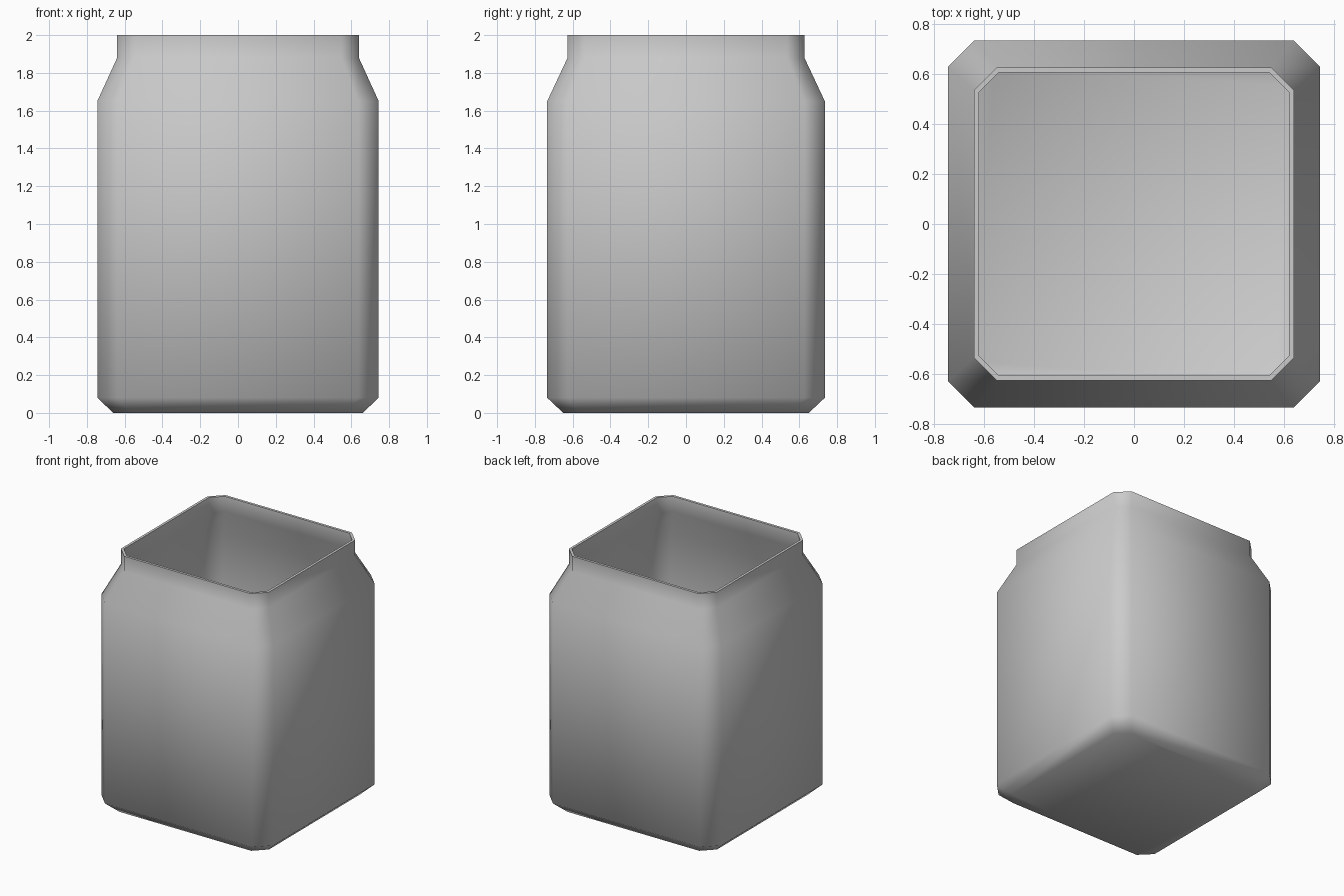
import bpy
import bmesh
import math

cube = bpy.data.objects.get("Cube")
if cube:
    bpy.data.objects.remove(cube, do_unlink=True)

WALL = 0.02

# Outer profile from base to rim: height, half width, half depth, corner cut
OUTER = [
    (0.00, 0.66, 0.65, 0.09),
    (0.08, 0.745, 0.735, 0.107),
    (1.65, 0.745, 0.735, 0.107),
    (1.88, 0.64, 0.627, 0.092),
    (2.00, 0.64, 0.627, 0.092),
]


def octagon(bm, z, hx, hy, cut):
    """Ring of a rectangle with cut corners, counter-clockwise."""
    points = [(hx, -hy + cut), (hx, hy - cut), (hx - cut, hy), (-hx + cut, hy),
              (-hx, hy - cut), (-hx, -hy + cut), (-hx + cut, -hy), (hx - cut, -hy)]
    return [bm.verts.new((x, y, z)) for x, y in points]


def inside(ring):
    """Inner wall ring that matches an outer ring."""
    z, hx, hy, cut = ring
    return (z + WALL if z == 0 else z, hx - WALL, hy - WALL, cut - WALL * 0.59)


# One continuous skin: up the outside, over the rim and down the inside
profile = OUTER + [inside(ring) for ring in reversed(OUTER)]
bm = bmesh.new()
rings = [octagon(bm, *ring) for ring in profile]
for low, high in zip(rings, rings[1:]):
    for i in range(len(low)):
        j = (i + 1) % len(low)
        bm.faces.new((low[i], low[j], high[j], high[i]))

# Underside and inner floor
bm.faces.new(list(reversed(rings[0])))
bm.faces.new(rings[-1])

mesh = bpy.data.meshes.new("jar_body")
bm.to_mesh(mesh)
bm.free()
jar = bpy.data.objects.new("jar_body", mesh)
bpy.context.scene.collection.objects.link(jar)

# Plain grey surface
grey = bpy.data.materials.new("plain_grey")
grey.use_nodes = True
colour = (0.6, 0.6, 0.6, 1.0)
grey.diffuse_color = colour
grey.node_tree.nodes["Principled BSDF"].inputs["Base Color"].default_value = colour
mesh.materials.append(grey)

# Soft shading everywhere except the crisp rim
bpy.ops.object.select_all(action="DESELECT")
jar.select_set(True)
bpy.context.view_layer.objects.active = jar
bpy.ops.object.shade_smooth_by_angle(angle=math.radians(75))
